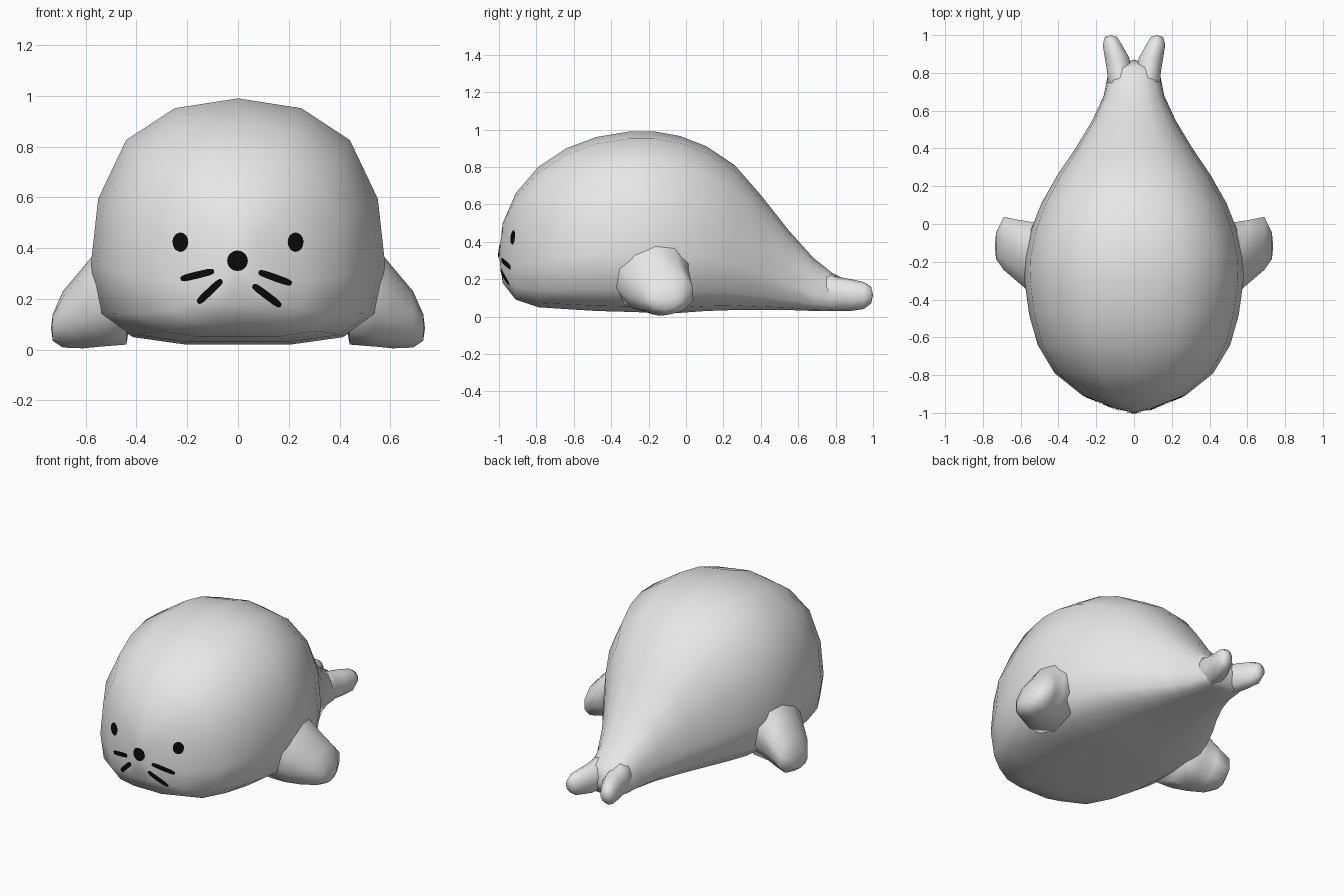
import bpy, bmesh, math
from mathutils import Vector
from mathutils.bvhtree import BVHTree

if "Cube" in bpy.data.objects:
    bpy.data.objects.remove(bpy.data.objects["Cube"])


def material(name, rgb):
    m = bpy.data.materials.new(name)
    m.diffuse_color = (*rgb, 1)
    m.use_nodes = True
    m.node_tree.nodes["Principled BSDF"].inputs["Base Color"].default_value = m.diffuse_color
    return m


FUR = material("pale fur", (0.8, 0.8, 0.8))
BLACK = material("black", (0.003, 0.003, 0.003))


def make_object(name, bm, mat):
    bmesh.ops.recalc_face_normals(bm, faces=bm.faces[:])
    for f in bm.faces:
        f.smooth = True
    me = bpy.data.meshes.new(name)
    bm.to_mesh(me)
    bm.free()
    me.materials.append(mat)
    ob = bpy.data.objects.new(name, me)
    bpy.context.scene.collection.objects.link(ob)
    return ob


def loft(rings, start, end):
    """Skin closed rings of points and close both ends to a tip."""
    bm = bmesh.new()
    rows = [[bm.verts.new(p) for p in r] for r in rings]
    n = len(rows[0])
    for a, b in zip(rows, rows[1:]):
        for i in range(n):
            j = (i + 1) % n
            bm.faces.new((a[i], a[j], b[j], b[i]))
    for row, tip in ((rows[0], start), (rows[-1], end)):
        t = bm.verts.new(tip)
        for i in range(n):
            bm.faces.new((row[i], row[(i + 1) % n], t))
    return bm


# Body: domed cross-section (half width, height fraction) swept from face to tail
HALF = [(0.43, 0.96), (0.76, 0.83), (0.95, 0.59), (1, 0.32), (0.94, 0.12), (0.72, 0.03), (0.36, 0)]
SECTION = [(0, 1)] + HALF + [(0, 0)] + [(-x, z) for x, z in reversed(HALF)]
# y, half width, bottom, top
STATIONS = [
    (-0.98, 0.09, 0.18, 0.50), (-0.91, 0.27, 0.09, 0.66), (-0.79, 0.42, 0.05, 0.80),
    (-0.64, 0.51, 0.04, 0.90), (-0.48, 0.555, 0.03, 0.96), (-0.30, 0.58, 0.025, 0.99),
    (-0.17, 0.575, 0.02, 0.99), (-0.03, 0.545, 0.02, 0.965), (0.11, 0.49, 0.03, 0.91),
    (0.26, 0.405, 0.035, 0.81), (0.40, 0.31, 0.035, 0.65), (0.55, 0.22, 0.035, 0.46),
    (0.68, 0.16, 0.03, 0.315), (0.78, 0.14, 0.03, 0.235), (0.83, 0.12, 0.035, 0.21)]
rings = [[(w * x, y, lo + (hi - lo) * z) for x, z in SECTION] for y, w, lo, hi in STATIONS]
bm = loft(rings, (0, -1, 0.33), (0, 0.87, 0.11))
bm.normal_update()
surface = BVHTree.FromBMesh(bm)
make_object("body", bm, FUR)

# Front flippers: stubby paws spreading out from the flanks
# x, y min, y max, z min, z max
PAW = [(0.44, -0.42, 0.04, 0.02, 0.50), (0.54, -0.38, 0.02, 0.012, 0.41),
       (0.61, -0.32, 0.03, 0.005, 0.325), (0.69, -0.25, 0.045, 0.008, 0.23),
       (0.73, -0.19, -0.04, 0.035, 0.14)]
# Tail flippers: two short splayed lobes
# y, centre x, half width, z min, z max
LOBE = [(0.70, 0.07, 0.07, 0.04, 0.25), (0.80, 0.075, 0.07, 0.03, 0.215),
        (0.88, 0.09, 0.068, 0.03, 0.20), (0.95, 0.115, 0.053, 0.04, 0.185),
        (0.99, 0.122, 0.034, 0.07, 0.16)]
ANGLES = [math.tau * i / 10 for i in range(10)]
for side, s in (("left", -1), ("right", 1)):
    rings = []
    for x, y0, y1, z0, z1 in PAW:
        rings.append([(s * x, (y0 + y1) / 2 + (y1 - y0) / 2 * math.sin(a),
                       (z0 + z1) / 2 + (z1 - z0) / 2 * math.cos(a)) for a in ANGLES])
    make_object(side + "_front_flipper", loft(rings, (s * 0.40, -0.18, 0.25), (s * 0.737, -0.12, 0.085)), FUR)
    rings = []
    for y, cx, w, z0, z1 in LOBE:
        rings.append([(s * (cx + w * math.sin(a)), y,
                       (z0 + z1) / 2 + (z1 - z0) / 2 * math.cos(a)) for a in ANGLES])
    make_object(side + "_tail_flipper", loft(rings, (s * 0.07, 0.66, 0.14), (s * 0.122, 1.0, 0.115)), FUR)


# Face markings: thin patches that follow the surface of the face
def patch(name, cx, cz, rx, rz, angle=0.0, power=1.0):
    bm = bmesh.new()
    ca, sa = math.cos(angle), math.sin(angle)

    def point(u, v):
        x, z = cx + u * ca - v * sa, cz + u * sa + v * ca
        hit = surface.ray_cast(Vector((x, -2, z)), Vector((0, 1, 0)))
        return bm.verts.new(hit[0] + hit[1] * 0.005 * (-1 if hit[1].y > 0 else 1))

    def spread(c):
        return math.copysign(abs(c) ** power, c)

    n = 16
    rows = [[point(k * rx * spread(math.cos(math.tau * i / n)), k * rz * spread(math.sin(math.tau * i / n)))
             for i in range(n)] for k in (0.35, 0.7, 1)]
    centre = point(0, 0)
    for i in range(n):
        j = (i + 1) % n
        bm.faces.new((centre, rows[0][i], rows[0][j]))
        for a, b in zip(rows, rows[1:]):
            bm.faces.new((a[i], b[i], b[j], a[j]))
    make_object(name, bm, BLACK)


def whisker(name, x0, z0, x1, z1):
    length = math.hypot(x1 - x0, z1 - z0)
    patch(name, (x0 + x1) / 2, (z0 + z1) / 2, length / 2, 0.014, math.atan2(z1 - z0, x1 - x0), 0.55)


patch("left_eye", -0.225, 0.423, 0.031, 0.038)
patch("right_eye", 0.225, 0.423, 0.031, 0.038)
patch("nose", -0.002, 0.35, 0.04, 0.04)
whisker("left_upper_whisker", -0.225, 0.278, -0.092, 0.31)
whisker("left_lower_whisker", -0.157, 0.185, -0.062, 0.275)
whisker("right_upper_whisker", 0.08, 0.306, 0.21, 0.26)
whisker("right_lower_whisker", 0.057, 0.255, 0.168, 0.172)
